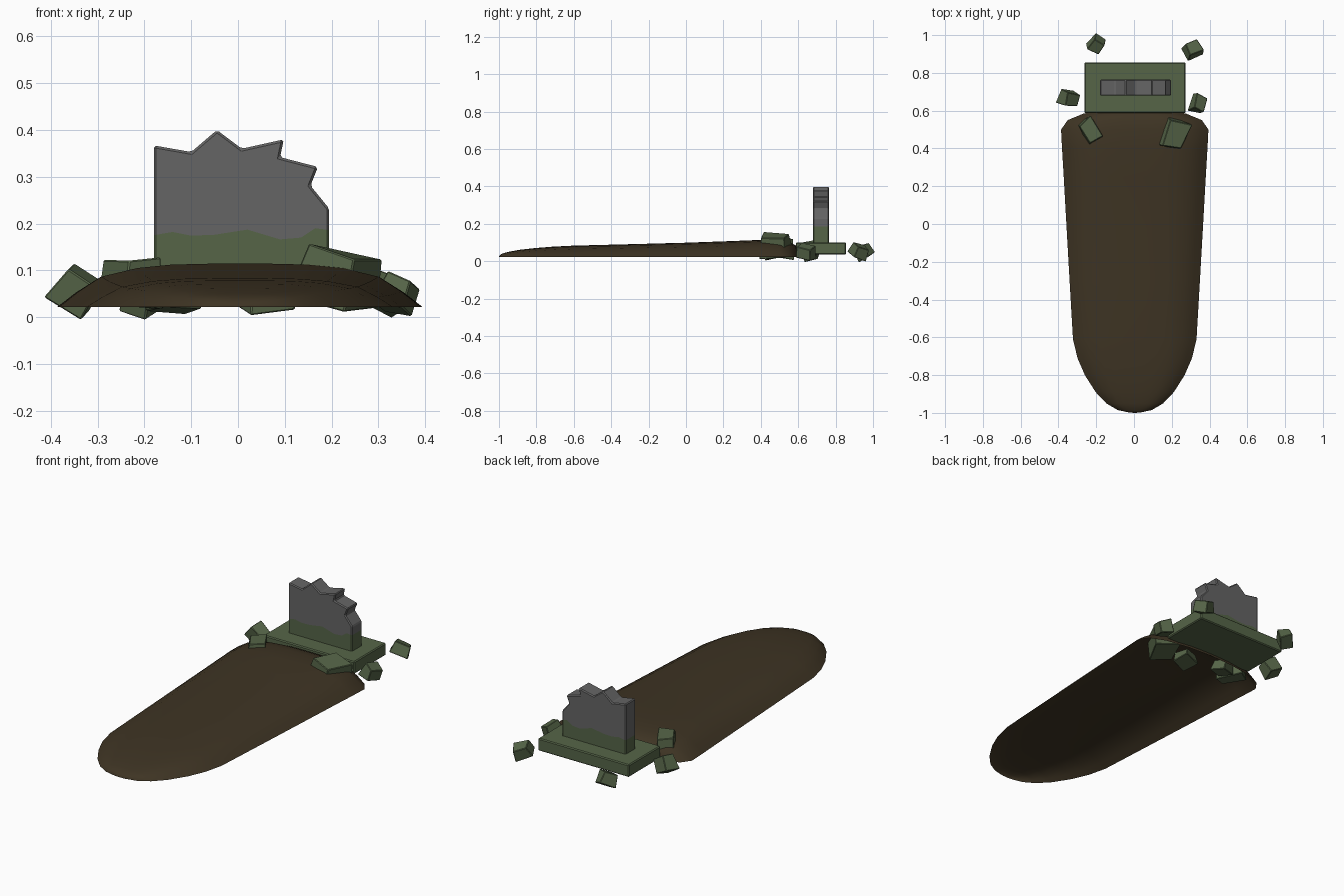
import bpy, bmesh, math, random
from mathutils import Vector, Euler

if "Cube" in bpy.data.objects:
    bpy.data.objects.remove(bpy.data.objects["Cube"])

random.seed(4)


def material(name, rgb):
    m = bpy.data.materials.new(name)
    m.diffuse_color = (*rgb, 1)
    m.use_nodes = True
    m.node_tree.nodes["Principled BSDF"].inputs["Base Color"].default_value = m.diffuse_color
    return m


EARTH = material("brown_earth", (0.048, 0.034, 0.017))
MOSS = material("mossy_green", (0.092, 0.130, 0.064))
STONE = material("grey_stone", (0.128, 0.128, 0.128))


def finish(bm, name, mats, bevel=0.0, smooth=None):
    bmesh.ops.recalc_face_normals(bm, faces=bm.faces[:])
    me = bpy.data.meshes.new(name)
    bm.to_mesh(me)
    bm.free()
    ob = bpy.data.objects.new(name, me)
    bpy.context.collection.objects.link(ob)
    for m in mats:
        me.materials.append(m)
    if bevel:
        b = ob.modifiers.new("edge_wear", 'BEVEL')
        b.width, b.segments, b.limit_method = bevel, 1, 'ANGLE'
        b.angle_limit = math.radians(25)
    if smooth:
        bpy.context.view_layer.objects.active = ob
        ob.select_set(True)
        bpy.ops.object.shade_smooth_by_angle(angle=math.radians(smooth))
        ob.select_set(False)
    return ob


# Earth mound: open-bottomed shell, rows of (y, half width, height)
rows = [(-0.998, 0.03, 0.006), (-0.985, 0.09, 0.018), (-0.95, 0.15, 0.028), (-0.89, 0.207, 0.039),
        (-0.80, 0.264, 0.049), (-0.71, 0.303, 0.056), (-0.61, 0.327, 0.061), (-0.3, 0.345, 0.069),
        (0.0, 0.362, 0.077), (0.25, 0.376, 0.086), (0.40, 0.385, 0.092), (0.50, 0.39, 0.089),
        (0.55, 0.355, 0.080), (0.585, 0.27, 0.064), (0.605, 0.14, 0.035)]
half = [(1.0, 0.0), (0.9, 0.34), (0.77, 0.70), (0.57, 0.90), (0.38, 0.98), (0.18, 1.0)]
section = [(-u, f) for u, f in half] + [(0, 1.0)] + half[::-1]
bm = bmesh.new()
grid = [[bm.verts.new((0.004 + u * w, y, 0.022 + h * f)) for u, f in section] for y, w, h in rows]
for a, b in zip(grid, grid[1:]):
    for i in range(len(section) - 1):
        bm.faces.new((a[i], a[i + 1], b[i + 1], b[i]))
for row, y in ((grid[0], -1.0), (grid[-1], 0.612)):
    tip = bm.verts.new((0.004, y, 0.022))
    for i in range(len(section) - 1):
        bm.faces.new((row[i], row[i + 1], tip))
mound = finish(bm, "earth_mound", [EARTH], smooth=50)
if sum(p.normal.z for p in mound.data.polygons) < 0:
    mound.data.flip_normals()

# Base slab
bm = bmesh.new()
bmesh.ops.create_cube(bm, size=1)
for v in bm.verts:
    v.co = Vector((v.co.x * 0.535 + 0.005, v.co.y * 0.268 + 0.721, v.co.z * 0.066 + 0.068))
finish(bm, "base_slab", [MOSS], bevel=0.005)

# Broken headstone: outline split along a wavy moss line
top = [(-0.18, 0.367), (-0.10, 0.353), (-0.045, 0.40), (0.008, 0.36), (0.098, 0.38), (0.090, 0.342),
       (0.171, 0.321), (0.155, 0.281), (0.195, 0.232)]
moss_line = [(-0.18, 0.175), (-0.14, 0.182), (-0.10, 0.174), (-0.05, 0.176), (0.02, 0.187),
             (0.09, 0.166), (0.135, 0.170), (0.165, 0.190), (0.195, 0.186)]
foot = [(-0.18, 0.095), (0.195, 0.095)]
bm = bmesh.new()
sides = []
for y in (0.679, 0.764):
    t, m, f = [[bm.verts.new((x, y, z)) for x, z in pts] for pts in (top, moss_line, foot)]
    bm.faces.new(t + m[::-1])
    bm.faces.new(m + f[::-1]).material_index = 1
    sides.append([f[0], m[0]] + t + [m[-1], f[1]])
n = len(sides[0])
for i in range(n):
    j = (i + 1) % n
    q = bm.faces.new((sides[0][i], sides[0][j], sides[1][j], sides[1][i]))
    q.material_index = 1 if i in (0, n - 2, n - 1) else 0
finish(bm, "broken_headstone", [STONE, MOSS], bevel=0.005)

# Scattered rubble: (centre, size, rotation in degrees)
rubble = [((-0.20, 0.952, 0.050), (0.065, 0.075, 0.065), (25, 15, -30)),
          ((0.31, 0.925, 0.056), (0.090, 0.075, 0.065), (-15, 20, 20)),
          ((-0.342, 0.665, 0.057), (0.085, 0.080, 0.080), (10, 32, -8)),
          ((0.341, 0.637, 0.050), (0.065, 0.088, 0.065), (-12, 15, -18)),
          ((-0.232, 0.497, 0.076), (0.085, 0.125, 0.095), (0, 6, 30)),
          ((0.214, 0.475, 0.084), (0.125, 0.160, 0.105), (0, 16, -20)),
          ((0.06, 0.475, 0.045), (0.095, 0.080, 0.055), (8, -6, 15)),
          ((-0.14, 0.53, 0.043), (0.085, 0.075, 0.055), (-8, 8, 25))]
for k, (c, s, r) in enumerate(rubble):
    bm = bmesh.new()
    bmesh.ops.create_cube(bm, size=1)
    rot = Euler([math.radians(a) for a in r]).to_matrix()
    for v in bm.verts:
        taper = 0.88 if v.co.z > 0 else 1.05
        p = Vector((v.co.x * s[0] * taper, v.co.y * s[1] * taper, v.co.z * s[2]))
        p += Vector([random.uniform(-0.09, 0.09) * d for d in s])
        v.co = rot @ p + Vector(c)
    finish(bm, f"rubble_{k + 1}", [MOSS], bevel=0.003)
